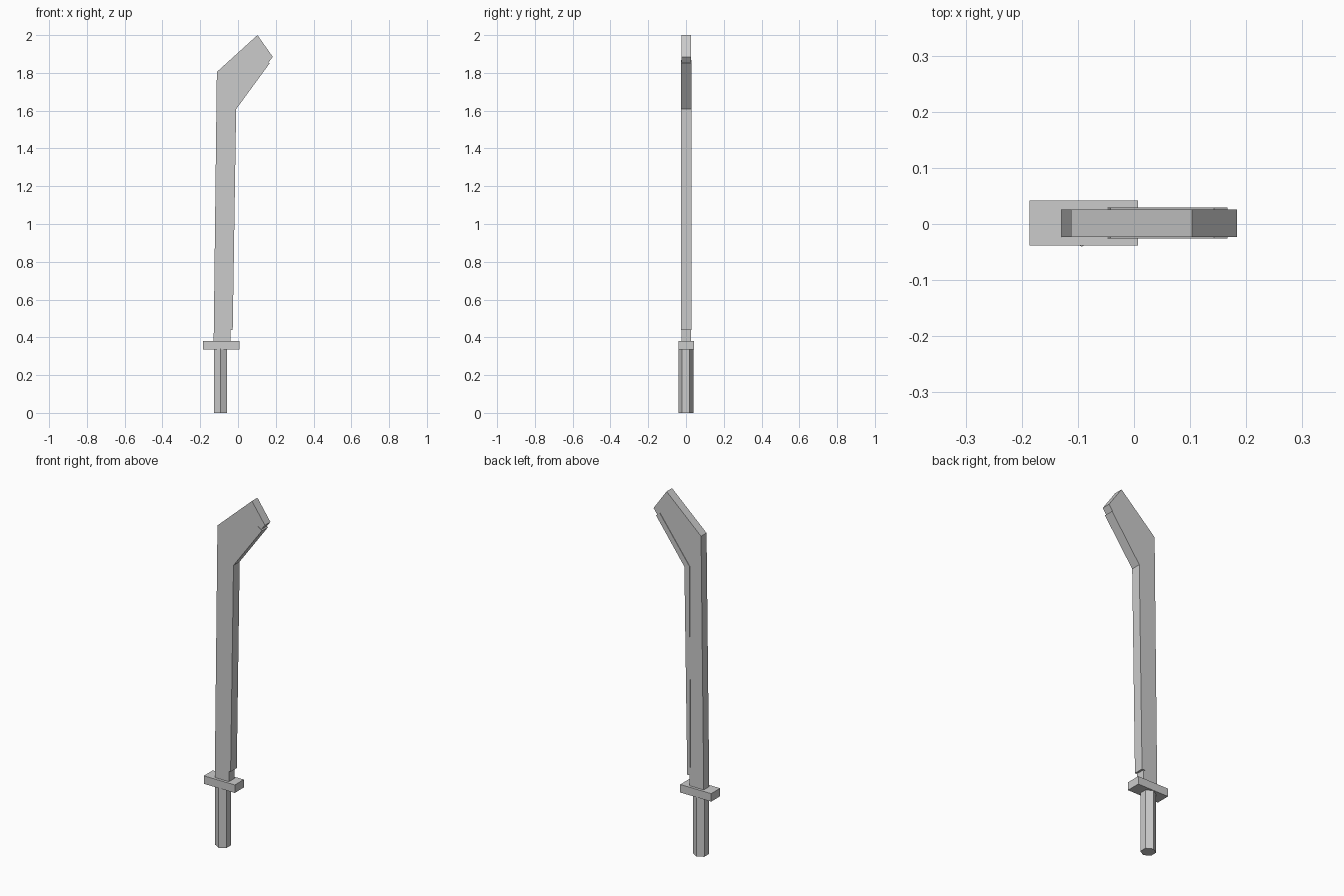
import bpy
import bmesh
import math

cube = bpy.data.objects.get("Cube")
if cube:
    bpy.data.objects.remove(cube, do_unlink=True)

grey = bpy.data.materials.new("plain grey")
grey.use_nodes = True
colour = (0.6, 0.6, 0.6, 1)
grey.diffuse_color = colour
grey.node_tree.nodes["Principled BSDF"].inputs["Base Color"].default_value = colour

MID_Y = 0.0015  # shared centre plane


def extrude(name, outline, y0, y1):
    """Flat outline in x and z, given thickness along y."""
    bm = bmesh.new()
    face = bm.faces.new([bm.verts.new((x, y0, z)) for x, z in outline])
    result = bmesh.ops.extrude_face_region(bm, geom=[face])
    verts = [v for v in result["geom"] if isinstance(v, bmesh.types.BMVert)]
    bmesh.ops.translate(bm, verts=verts, vec=(0, y1 - y0, 0))
    bmesh.ops.recalc_face_normals(bm, faces=bm.faces)
    mesh = bpy.data.meshes.new(name)
    bm.to_mesh(mesh)
    bm.free()
    mesh.materials.append(grey)
    obj = bpy.data.objects.new(name, mesh)
    bpy.context.collection.objects.link(obj)
    return obj


# Blade body with its bent, square-cut tip
extrude("blade", [(-0.129, 0.37), (-0.04, 0.37), (-0.022, 1.61), (0.184, 1.885),
                  (0.103, 2.0), (-0.112, 1.805)], MID_Y - 0.0245, MID_Y + 0.0245)

# Slightly thicker strip wrapped along the cutting edge
extrude("cutting_edge", [(-0.047, 0.44), (-0.028, 0.44), (-0.01, 1.608),
                         (0.167, 1.85), (0.143, 1.868), (-0.042, 1.617)],
        MID_Y - 0.0275, MID_Y + 0.0275)

# Guard block
extrude("guard", [(-0.186, 0.335), (0.007, 0.335), (0.007, 0.38), (-0.186, 0.38)],
        MID_Y - 0.04, MID_Y + 0.04)

# Six-sided grip with corners to front and back
bpy.ops.mesh.primitive_cylinder_add(vertices=6, radius=0.04, depth=0.34,
                                    location=(-0.093, MID_Y - 0.002, 0.17))
grip = bpy.context.object
grip.name = "grip"
grip.data.materials.append(grey)
